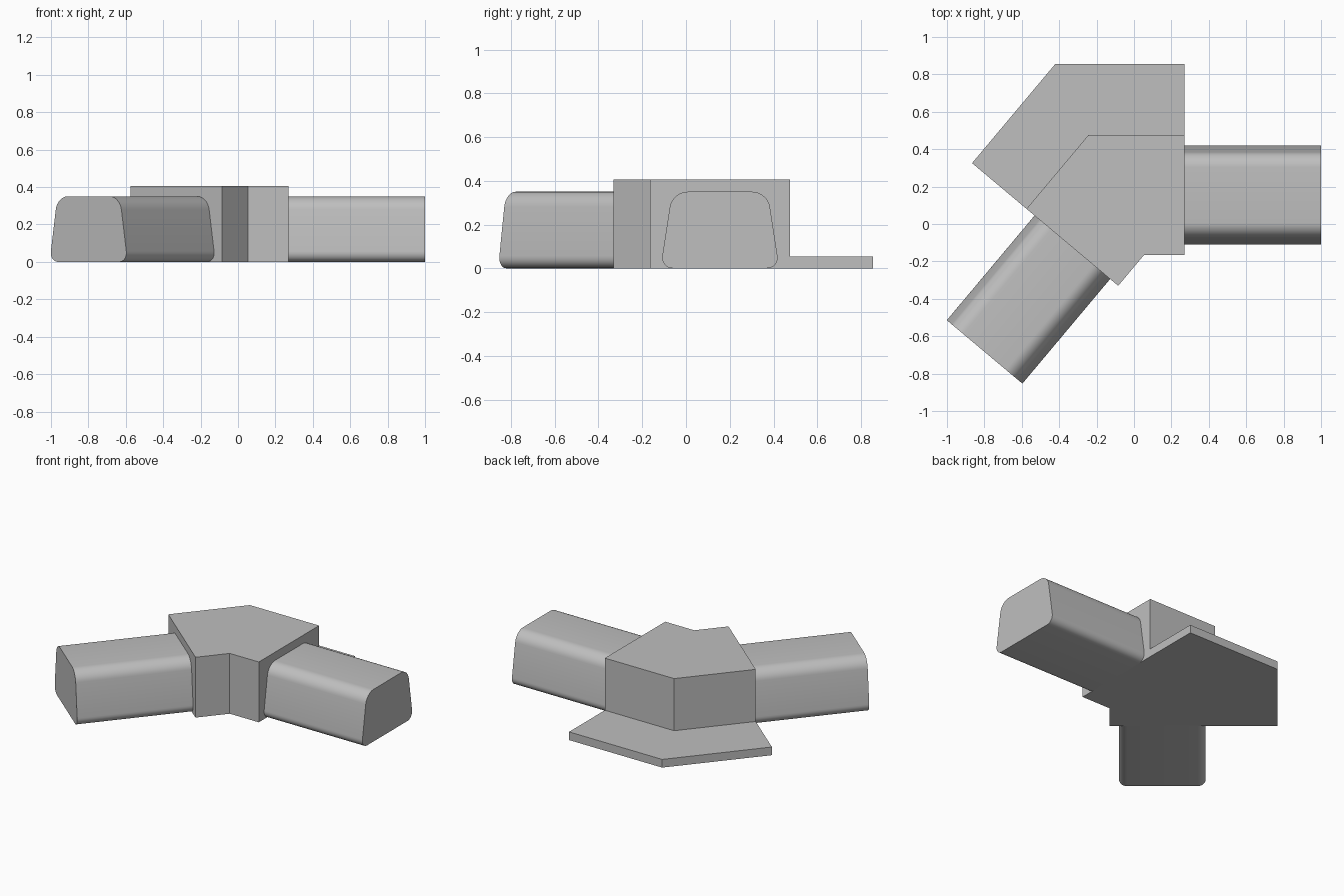
import bpy, bmesh, math
from mathutils import Vector

cube = bpy.data.objects.get("Cube")
if cube:
    bpy.data.objects.remove(cube, do_unlink=True)

CENTRE = Vector((-0.095, 0.155, 0))   # where the two arm axes meet
TURN = math.radians(230)              # heading of the second arm
JOINT, REACH = 0.365, 1.095           # block face and arm tip, along each axis

grey = bpy.data.materials.new("plastic_grey")
grey.use_nodes = True
grey.diffuse_color = (0.52, 0.52, 0.52, 1)
grey.node_tree.nodes["Principled BSDF"].inputs["Base Color"].default_value = grey.diffuse_color


def heading(angle):
    return Vector((math.cos(angle), math.sin(angle), 0))


def sweep(profile, stations):
    """Loft an (offset, height) profile through (point, side vector) stations."""
    bm = bmesh.new()
    rings = [[bm.verts.new(point + side * off + Vector((0, 0, z))) for off, z in profile]
             for point, side in stations]
    n = len(profile)
    for a, b in zip(rings, rings[1:]):
        for i in range(n):
            j = (i + 1) % n
            bm.faces.new((a[i], a[j], b[j], b[i]))
    bm.faces.new(rings[0])
    bm.faces.new(rings[-1])
    bmesh.ops.recalc_face_normals(bm, faces=bm.faces)
    return bm


def finish(bm, name, smooth=False):
    mesh = bpy.data.meshes.new(name)
    bm.to_mesh(mesh)
    bm.free()
    mesh.materials.append(grey)
    obj = bpy.data.objects.new(name, mesh)
    bpy.context.collection.objects.link(obj)
    if smooth:
        bpy.ops.object.select_all(action='DESELECT')
        obj.select_set(True)
        bpy.context.view_layer.objects.active = obj
        bpy.ops.object.shade_smooth_by_angle(angle=math.radians(30))


# each arm: heading and the side vector pointing to the outside of the bend
arms = {"left_arm": (heading(0), heading(math.pi / 2)),
        "right_arm": (heading(TURN), heading(TURN - math.pi / 2))}
(dir_a, side_a), (dir_b, side_b) = arms.values()

# mitred corner block with a thin flange along its outer foot
mitre = (side_a + side_b).normalized()
mitre /= mitre.dot(side_a)
section = [(-0.32, 0), (0.7, 0), (0.7, 0.055), (0.32, 0.055), (0.32, 0.405), (-0.32, 0.405)]
finish(sweep(section, [(CENTRE + dir_a * JOINT, side_a),
                       (CENTRE, mitre),
                       (CENTRE + dir_b * JOINT, side_b)]), "corner_block")

# tapered arms with rounded long edges
for name, (direction, side) in arms.items():
    bm = sweep([(-0.272, 0), (0.272, 0), (0.218, 0.35), (-0.218, 0.35)],
               [(CENTRE + direction * (JOINT - 0.01), side),
                (CENTRE + direction * REACH, side)])
    for top, size in ((True, 0.07), (False, 0.058)):
        edges = []
        for e in bm.edges:
            a, b = (v.co for v in e.verts)
            along = abs((b - a).normalized().dot(direction)) > 0.99
            corner = min(a.z, b.z) > 0.34 if top else max(a.z, b.z) < 0.01
            if along and corner:
                edges.append(e)
        bmesh.ops.bevel(bm, geom=edges, offset=size, offset_type='OFFSET',
                        segments=8, profile=0.5, affect='EDGES')
    finish(bm, name, smooth=True)
